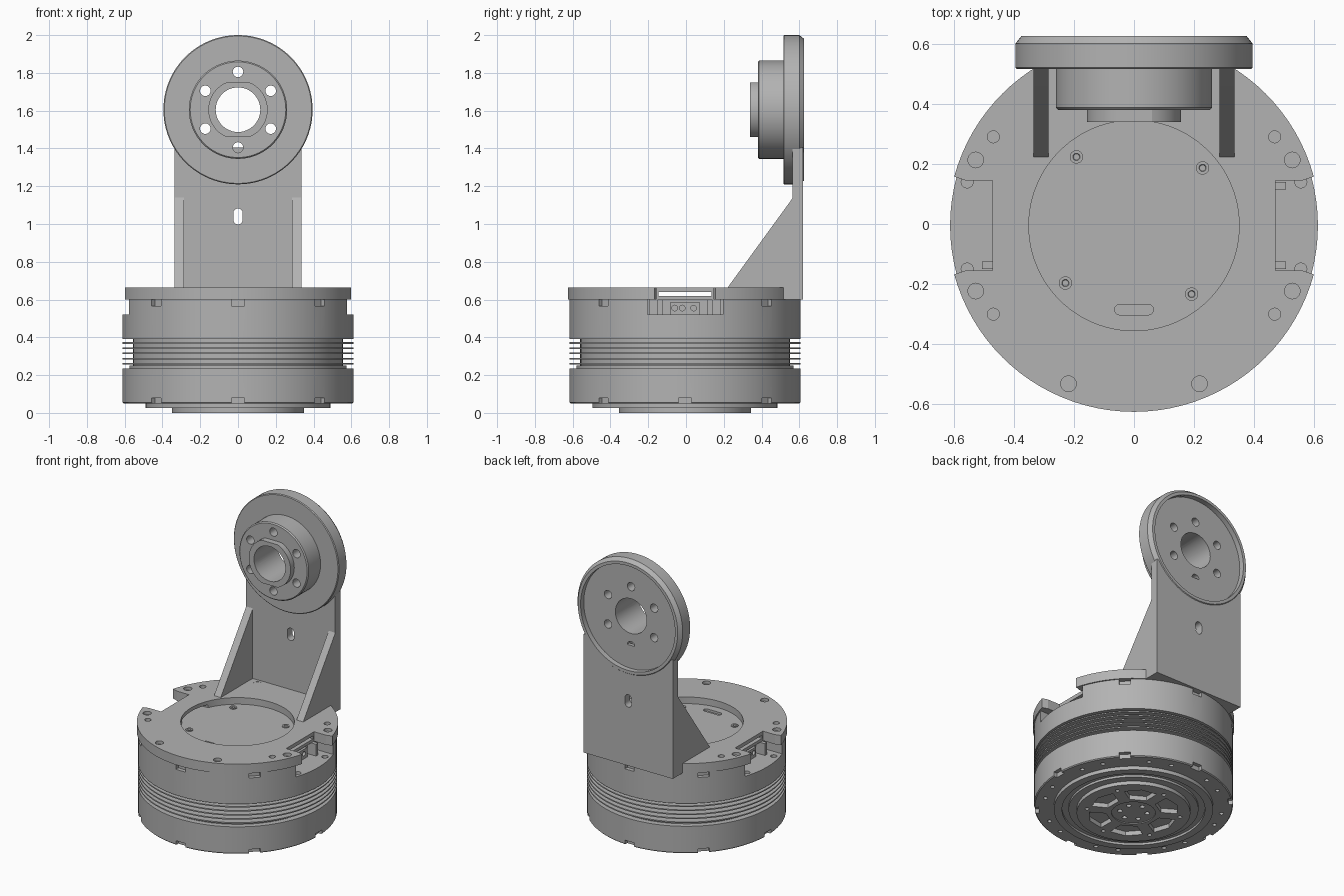
import bpy, bmesh
from math import sin, cos, pi, radians, sqrt
from mathutils import Matrix, Vector

if "Cube" in bpy.data.objects:
    bpy.data.objects.remove(bpy.data.objects["Cube"])

CY = -0.005                      # centre line of the round base
HEAD_Z, HEAD_R = 1.605, 0.395    # centre and radius of the upright disc
SEG = 96

grey = bpy.data.materials.new("machined_grey")
grey.use_nodes = True
colour = (0.45, 0.45, 0.45, 1)
grey.diffuse_color = colour
grey.node_tree.nodes["Principled BSDF"].inputs["Base Color"].default_value = colour

BASE = Matrix.Translation((0, CY, 0))
# local z runs along world y, local y runs along world z
HEAD = Matrix(((1, 0, 0, 0), (0, 0, 1, 0), (0, 1, 0, HEAD_Z), (0, 0, 0, 1)))
# local x, y, z become world y, z, x
SIDE = Matrix(((0, 0, 1, 0), (1, 0, 0, 0), (0, 1, 0, 0), (0, 0, 0, 1)))


def turn(angle):
    return BASE @ Matrix.Rotation(radians(angle), 4, 'Z')


def prism(bm, pts, lo, hi, frame=BASE):
    """Extrude a flat outline from lo to hi along the frame's z axis."""
    a = [bm.verts.new(frame @ Vector((x, y, lo))) for x, y in pts]
    b = [bm.verts.new(frame @ Vector((x, y, hi))) for x, y in pts]
    faces = [bm.faces.new(a), bm.faces.new(b)]
    for i in range(len(a)):
        j = (i + 1) % len(a)
        faces.append(bm.faces.new((a[i], a[j], b[j], b[i])))
    bmesh.ops.recalc_face_normals(bm, faces=faces)


def box(bm, x, y, z, frame=BASE):
    prism(bm, [(x[0], y[0]), (x[1], y[0]), (x[1], y[1]), (x[0], y[1])], z[0], z[1], frame)


def ring(r, cx=0, cy=0, n=24):
    return [(cx + r * cos(2 * pi * i / n), cy + r * sin(2 * pi * i / n)) for i in range(n)]


def slot(w, h, cx=0, cy=0):
    """Upright slot outline with round ends."""
    r, d = w / 2, (h - w) / 2
    return [(cx + r * cos(pi * i / 8), cy + (d if i <= 8 else -d) + r * sin(pi * i / 8))
            for i in list(range(9)) + list(range(8, 17)) if True][:9] + \
           [(cx - r * cos(pi * i / 8), cy - d - r * sin(pi * i / 8)) for i in range(9)]


def polar(r, angle):
    return r * cos(radians(angle)), r * sin(radians(angle))


def finish(name, bm):
    me = bpy.data.meshes.new(name)
    bm.to_mesh(me)
    bm.free()
    ob = bpy.data.objects.new(name, me)
    me.materials.append(grey)
    bpy.context.collection.objects.link(ob)
    return ob


def lathe(name, profile, frame=BASE, closed=False):
    """Revolve an (r, z) profile around the frame's z axis."""
    bm = bmesh.new()
    rings = [[bm.verts.new(frame @ Vector((r * cos(2 * pi * i / SEG), r * sin(2 * pi * i / SEG), z)))
              for i in range(SEG)] for r, z in profile]
    pairs = list(zip(rings, rings[1:])) + ([(rings[-1], rings[0])] if closed else [])
    for a, b in pairs:
        for i in range(SEG):
            j = (i + 1) % SEG
            bm.faces.new((a[i], a[j], b[j], b[i]))
    bmesh.ops.remove_doubles(bm, verts=bm.verts, dist=1e-5)
    bmesh.ops.recalc_face_normals(bm, faces=bm.faces)
    return finish(name, bm)


def cut(ob, bm):
    """Subtract every solid in bm from the object."""
    cutter = finish("cutter", bm)
    cutter.hide_render = True
    mod = ob.modifiers.new("cut", 'BOOLEAN')
    mod.operation, mod.solver, mod.object = 'DIFFERENCE', 'EXACT', cutter
    bpy.context.view_layer.objects.active = ob
    bpy.ops.object.modifier_apply(modifier=mod.name)
    bpy.data.objects.remove(cutter)


# Motor body: stepped underside, cooling fins, collar under the mounting plate
R, CORE = 0.612, 0.555
profile = [(0, .006), (.135, .006), (.135, 0), (.35, 0), (.35, .025), (.4, .025), (.4, .04),
           (.44, .04), (.44, .025), (.49, .025), (.49, .05), (.606, .05), (R, .056),
           (R, .235), (.575, .235), (.575, .25), (CORE, .25)]
for k in range(5):
    z = 0.26 + k * 0.0275
    profile += [(CORE, z - .004), (R, z - .004), (R, z + .004), (CORE, z + .004)]
profile += [(CORE, .39), (R, .39), (R, .6), (.35, .6), (.35, .62), (0, .62)]
body = lathe("motor_body", profile)

# Rim notches, underside pockets and screw holes
bm = bmesh.new()
for k in range(8):
    box(bm, (.585, .7), (-.035, .035), (.04, .08), turn(45 * k))
    if k % 4:
        box(bm, (.585, .7), (-.035, .035), (.565, .65), turn(45 * k))
    for a in (15, 30):
        prism(bm, ring(.014, *polar(.55, a), 12), 0, .08, turn(45 * k))
for k in range(6):
    prism(bm, [polar(.17, -18), polar(.27, -22), polar(.285, 0), polar(.27, 22),
               polar(.17, 18)], -.1, .03, turn(60 * k))
    prism(bm, ring(.013, *polar(.29, 30), 12), -.1, .03, turn(60 * k))
    prism(bm, ring(.016, *polar(.085, 30), 12), -.1, .03, turn(60 * k))
prism(bm, slot(.035, .13), .605, .7, Matrix.Translation((0, -.285, 0)) @ Matrix.Rotation(pi / 2, 4, 'Z'))
cut(body, bm)

# Connector bays on both sides
bm = bmesh.new()
for s in (0, 180):
    box(bm, (.44, .7), (-.2, .2), (.52, .605), turn(s))
cut(body, bm)
bm = bmesh.new()
for s in (0, 180):
    for y in (-.145, .145):
        prism(bm, ring(.02, .555, y), .5, .6, turn(s))
cut(body, bm)

for side, s in (("left", 0), ("right", 180)):
    bm = bmesh.new()
    box(bm, (.42, .468), (-.08, .08), (.52, .585), turn(s))
    for y in (-1, 1):
        box(bm, (.42, .505), sorted((y * .12, y * .145)), (.515, .6), turn(s))
        box(bm, (.42, .47), sorted((y * .145, y * .19)), (.515, .6), turn(s))
    plug = finish(side + "_connector", bm)
    bm = bmesh.new()
    for y in (-.055, -.015, .045):
        prism(bm, ring(.015, y + CY, .555, 16), -.6, -.45, SIDE)
        prism(bm, ring(.015, y + CY, .555, 16), .45, .6, SIDE)
    cut(plug, bm)

# Screws on the recessed floor
for k in range(4):
    x, y = polar(.298, 40 + 90 * k)
    lathe(f"floor_screw_{k + 1}", [(0, .616), (.022, .616), (.022, .626), (.012, .626),
          (.01, .621), (0, .621)], BASE @ Matrix.Translation((x, y, 0)))

# Mounting plate: ring with side notches, screw holes and a low slot on each side
plate = lathe("mounting_plate", [(.35, .6), (.62, .6), (.62, .665), (.35, .665)], closed=True)
notch = [(.47, -.15), (.56, -.15), (.6, -.163), (.7, -.163)]
notch += [(x, -y) for x, y in reversed(notch)]
bm = bmesh.new()
for s in (0, 180):
    prism(bm, notch, .5, .7, turn(s))
for k in range(8):
    prism(bm, ring(.026, *polar(.57, 22.5)), .645, .7, turn(45 * k))
for x in (-.468, .468):
    for y in (-.295, .295):
        prism(bm, ring(.02, x, y), .635, .7)
cut(plate, bm)
bm = bmesh.new()
for s in (0, 180):
    box(bm, (.3, .5), (-.14, .14), (.62, .64), turn(s))
cut(plate, bm)

# Bracket: back wall, plate extension and two sloping ribs
bm = bmesh.new()
wall_top = HEAD_Z - sqrt(HEAD_R ** 2 - .335 ** 2) + .01
box(bm, (-.335, .335), (.565, .62), (.6, wall_top), Matrix())
wall = finish("bracket_wall", bm)
bm = bmesh.new()
box(bm, (-.335, .335), (.42, .57), (.6, .664), Matrix())
finish("bracket_foot", bm)
for side, x in (("left", .285), ("right", -.335)):
    bm = bmesh.new()
    prism(bm, [(.22, .66), (.57, .66), (.57, 1.15), (.558, 1.128), (.225, .67)], x, x + .05, SIDE)
    finish(side + "_rib", bm)

# Upright disc with a stepped boss on the front and a shallow dish on the back
head = lathe("output_disc", [(0, .38), (.253, .38), (.26, .387), (.26, .515), (.39, .515),
             (HEAD_R, .52), (HEAD_R, .6), (.375, .625), (0, .625)], HEAD)
collar_pts = [(x, max(-.145, min(.145, y))) for x, y in ring(.157, n=64)]
bm = bmesh.new()
prism(bm, collar_pts, .34, .39, HEAD)
collar = finish("boss_collar", bm)


def head_cutter():
    bm = bmesh.new()
    prism(bm, ring(.355, n=SEG), .59, .7, HEAD)
    return bm


def bore_cutter():
    bm = bmesh.new()
    prism(bm, ring(.118, n=48), .2, .8, HEAD)
    for k in range(6):
        prism(bm, ring(.028, *polar(.2, 30 + 60 * k)), .2, .8, HEAD)
    return bm


for part in (head, wall):
    cut(part, head_cutter())
for part in (head, collar):
    cut(part, bore_cutter())
bm = bmesh.new()
prism(bm, slot(.05, .085, 0, 1.04 - HEAD_Z), .5, .7, HEAD)
cut(wall, bm)

# Smooth the round surfaces and keep hard edges
bpy.ops.object.select_all(action='DESELECT')
for ob in bpy.context.collection.objects:
    if ob.type == 'MESH' and grey.name in ob.data.materials:
        ob.select_set(True)
bpy.context.view_layer.objects.active = body
bpy.ops.object.shade_smooth_by_angle(angle=radians(25))
